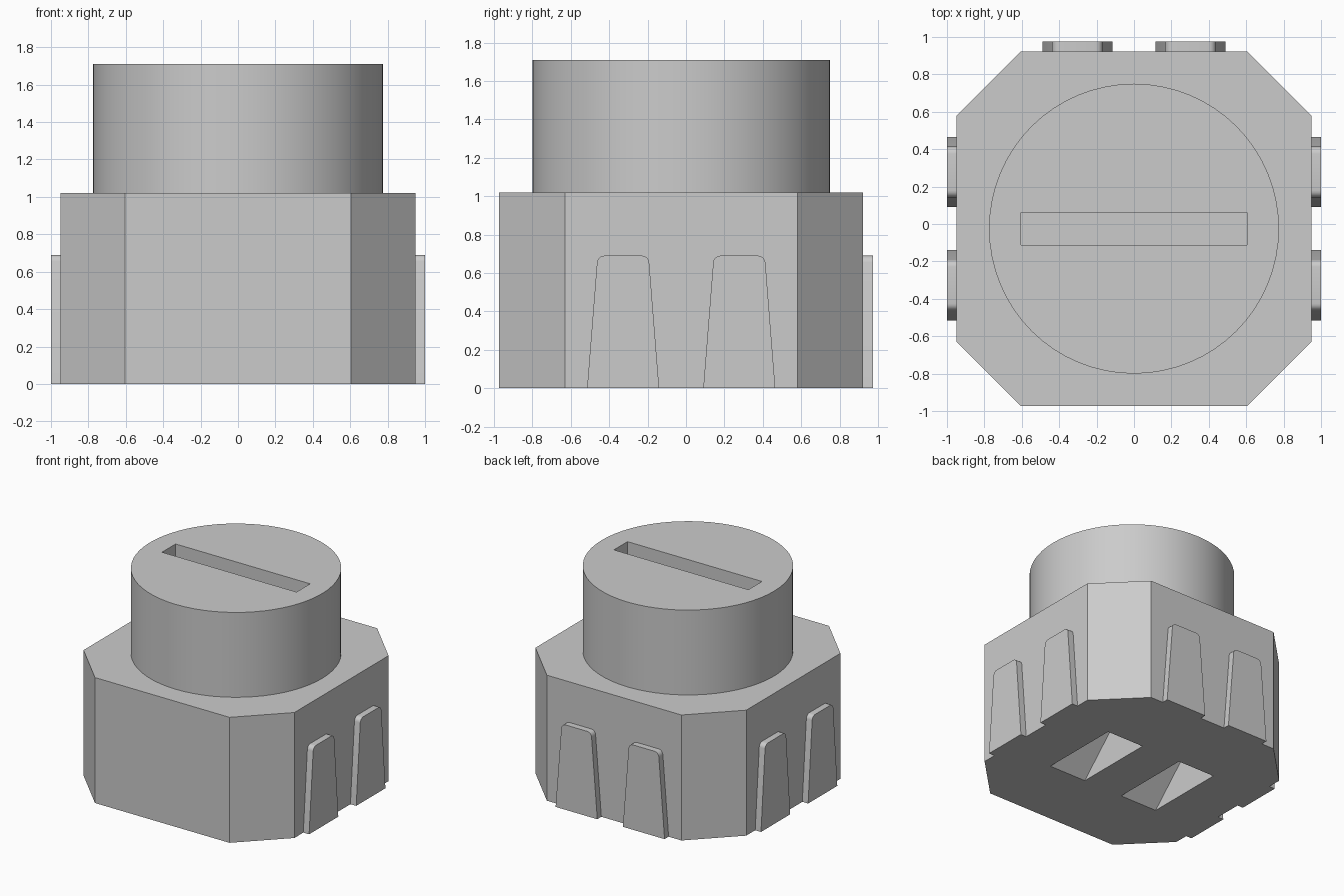
import bpy
import bmesh
import math
from mathutils import Matrix, Vector

cube = bpy.data.objects.get("Cube")
if cube:
    bpy.data.objects.remove(cube, do_unlink=True)

CY = -0.025           # centre line of the housing in y
BODY_H, TOP = 1.02, 1.71

grey = bpy.data.materials.new("light grey")
grey.use_nodes = True
grey.diffuse_color = (0.6, 0.6, 0.6, 1)
grey.node_tree.nodes["Principled BSDF"].inputs["Base Color"].default_value = (0.6, 0.6, 0.6, 1)


def finish(name, bm):
    bmesh.ops.recalc_face_normals(bm, faces=bm.faces)
    mesh = bpy.data.meshes.new(name)
    bm.to_mesh(mesh)
    bm.free()
    mesh.materials.append(grey)
    obj = bpy.data.objects.new(name, mesh)
    bpy.context.collection.objects.link(obj)
    return obj


def prism(points, sweep):
    """Extrude a flat outline along a vector."""
    bm = bmesh.new()
    face = bm.faces.new([bm.verts.new(p) for p in points])
    new = bmesh.ops.extrude_face_region(bm, geom=[face], use_keep_orig=True)["geom"]
    verts = [g for g in new if isinstance(g, bmesh.types.BMVert)]
    bmesh.ops.translate(bm, verts=verts, vec=sweep)
    return bm


def activate(obj):
    bpy.ops.object.select_all(action="DESELECT")
    obj.select_set(True)
    bpy.context.view_layer.objects.active = obj


def cut(obj, cutter):
    cutter.hide_render = True
    mod = obj.modifiers.new("cut", "BOOLEAN")
    mod.operation, mod.solver, mod.object = "DIFFERENCE", "EXACT", cutter
    activate(obj)
    bpy.ops.object.modifier_apply(modifier=mod.name)
    bpy.data.objects.remove(cutter, do_unlink=True)


def smooth(obj):
    activate(obj)
    bpy.ops.object.shade_smooth_by_angle(angle=math.radians(30))


# Housing: square block with chamfered corners
a, b = 0.948, 0.605
outline = [(a, -b), (a, b), (b, a), (-b, a), (-a, b), (-a, -b), (-b, -a), (b, -a)]
body = finish("housing", prism([(x, y + CY, 0) for x, y in outline], Vector((0, 0, BODY_H))))

# Two roof-shaped pockets in the underside
for side in (-1, 1):
    h, x = 0.34, side * 0.35 - 0.17
    roof = [(-h, -0.1), (h, -0.1), (h, 0), (0, h), (-h, 0)]
    cut(body, finish("pocket_cutter",
                     prism([(x, y + CY, z) for y, z in roof], Vector((0.34, 0, 0)))))

# Round knob with a straight slot
bm = bmesh.new()
bmesh.ops.create_cone(bm, cap_ends=True, segments=64, radius1=0.775, radius2=0.775,
                      depth=TOP - BODY_H,
                      matrix=Matrix.Translation((0, CY, (TOP + BODY_H) / 2)))
knob = finish("knob", bm)
slot = [(-b, -0.0875), (b, -0.0875), (b, 0.0875), (-b, 0.0875)]
cut(knob, finish("slot_cutter",
                 prism([(x, y + CY, TOP - 0.2) for x, y in slot], Vector((0, 0, 0.4)))))
smooth(knob)

# Tapered grip ribs, two on each side and two on the back
taper = [(-0.1875, 0), (0.1875, 0), (0.133, 0.69), (-0.133, 0.69)]
for place, turn in (("left", 0), ("back", 90), ("right", 180)):
    for i, shift in enumerate((-0.3025, 0.3025), 1):
        bm = prism([(a, u + shift, z) for u, z in taper], Vector((0.052, 0, 0)))
        corners = [e for e in bm.edges
                   if abs(e.verts[0].co.x - e.verts[1].co.x) > 0.01 and e.verts[0].co.z > 0.5]
        bmesh.ops.bevel(bm, geom=corners, offset=0.035, segments=5, profile=0.5, affect="EDGES")
        bm.transform(Matrix.Translation((0, CY, 0)) @ Matrix.Rotation(math.radians(turn), 4, "Z"))
        smooth(finish(f"{place}_rib_{i}", bm))
